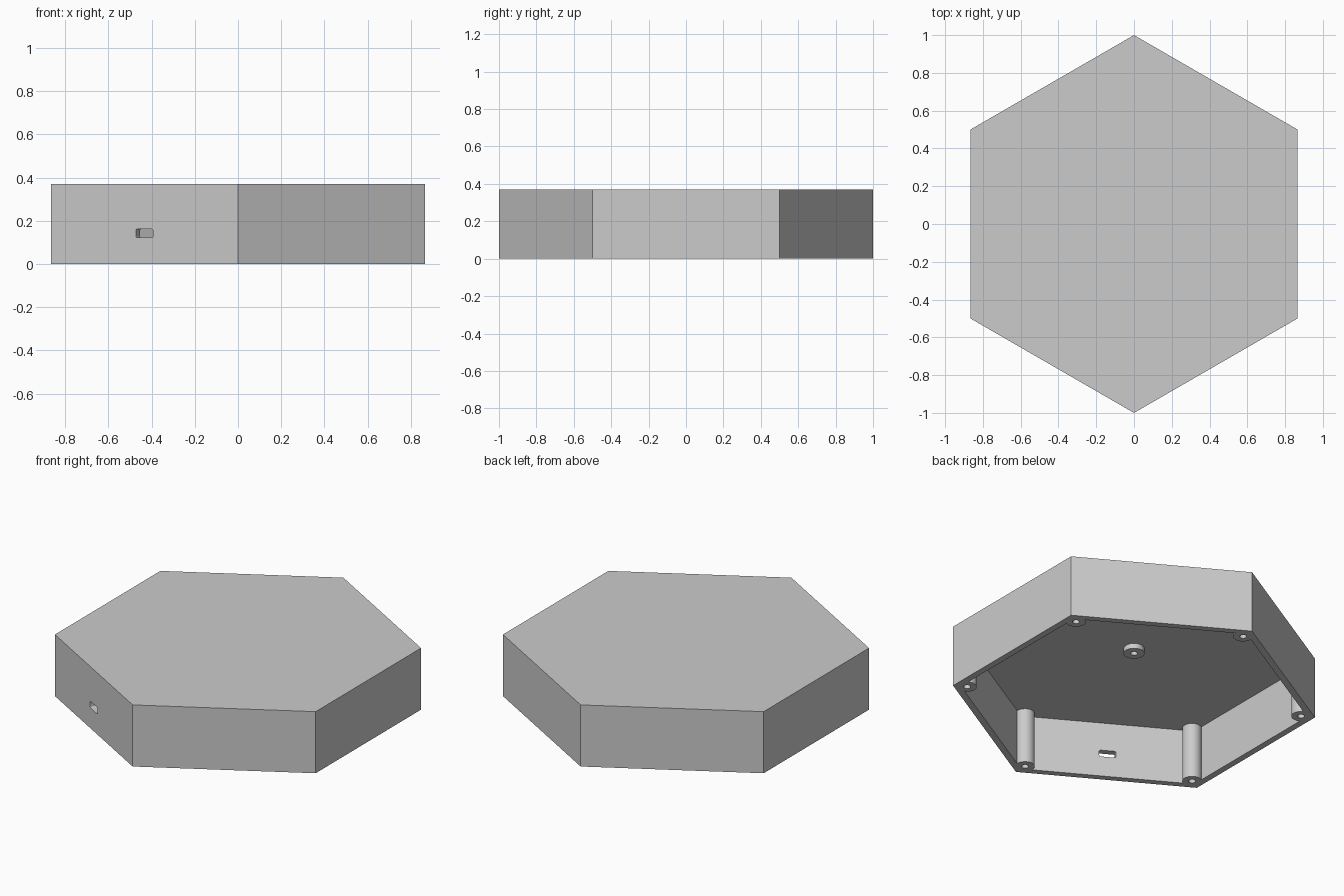
import bpy, bmesh
from math import sin, cos, pi
from mathutils import Matrix, Vector

if "Cube" in bpy.data.objects:
    bpy.data.objects.remove(bpy.data.objects["Cube"], do_unlink=True)

HEIGHT, WALL = 0.37, 0.0375
CEILING = HEIGHT - WALL
INNER = 1 - WALL / cos(pi / 6)
POST_RING, POST_R, BOSS_R, HOLE_R = 0.923, 0.053, 0.057, 0.019
BOSS_BOTTOM = 0.302
EMBED = 0.015

grey = bpy.data.materials.new("light grey plastic")
grey.use_nodes = True
grey.diffuse_color = (0.6, 0.6, 0.6, 1)
grey.node_tree.nodes["Principled BSDF"].inputs["Base Color"].default_value = (0.6, 0.6, 0.6, 1)


def ring(radius, count, centre=(0, 0)):
    """Regular polygon with one corner pointing along +y."""
    return [(centre[0] - radius * sin(2 * pi * i / count),
             centre[1] + radius * cos(2 * pi * i / count)) for i in range(count)]


def prism(name, outline, low, high, matrix=Matrix()):
    """Closed prism over an outline."""
    bm = bmesh.new()
    base = bm.faces.new([bm.verts.new((x, y, low)) for x, y in outline])
    top = bmesh.ops.extrude_face_region(bm, geom=[base])["geom"]
    bmesh.ops.translate(bm, vec=(0, 0, high - low),
                        verts=[v for v in top if isinstance(v, bmesh.types.BMVert)])
    bmesh.ops.transform(bm, matrix=matrix, verts=bm.verts)
    bmesh.ops.recalc_face_normals(bm, faces=bm.faces)
    mesh = bpy.data.meshes.new(name)
    bm.to_mesh(mesh)
    bm.free()
    mesh.materials.append(grey)
    obj = bpy.data.objects.new(name, mesh)
    bpy.context.collection.objects.link(obj)
    return obj


def combine(target, tool, operation):
    """Apply a boolean and discard the tool."""
    tool.hide_render = True
    mod = target.modifiers.new(operation.lower(), "BOOLEAN")
    mod.operation, mod.object, mod.solver = operation, tool, "EXACT"
    bpy.context.view_layer.objects.active = target
    bpy.ops.object.modifier_apply(modifier=mod.name)
    bpy.data.objects.remove(tool, do_unlink=True)


# Hexagonal lid, hollow and open underneath
lid = prism("hexagonal_lid", ring(1, 6), 0, HEIGHT)
combine(lid, prism("cavity", ring(INNER, 6), -0.1, CEILING), "DIFFERENCE")

# Screw posts in the corners and a short boss in the middle
posts = ring(POST_RING, 6)
for spot in posts:
    combine(lid, prism("screw_post", ring(POST_R, 32, spot), 0, CEILING + EMBED), "UNION")
combine(lid, prism("centre_boss", ring(BOSS_R, 32), BOSS_BOTTOM, CEILING + EMBED), "UNION")

# Screw holes
for spot in posts + [(0, 0)]:
    combine(lid, prism("screw_hole", ring(HOLE_R, 20, spot), -0.1, CEILING), "DIFFERENCE")

# Rounded cable slot through the front right wall
half_w, half_h, corner = 0.046, 0.02, 0.008
slot = []
for q, (sx, sy) in enumerate([(1, 1), (-1, 1), (-1, -1), (1, -1)]):
    for step in range(5):
        a = (q + step / 4) * pi / 2
        slot.append((sx * (half_w - corner) + corner * cos(a),
                     sy * (half_h - corner) + corner * sin(a)))
along = Vector((cos(pi / 6), -0.5, 0))
up = Vector((0, 0, 1))
frame = Matrix((along, up, along.cross(up))).transposed().to_4x4()
frame.translation = (0, 0, 0.142)
combine(lid, prism("cable_slot", slot, 0.78, 0.95, frame), "DIFFERENCE")

# Smooth round posts, crisp edges elsewhere
bpy.ops.object.select_all(action="DESELECT")
lid.select_set(True)
bpy.context.view_layer.objects.active = lid
bpy.ops.object.shade_smooth_by_angle(angle=pi / 6)
